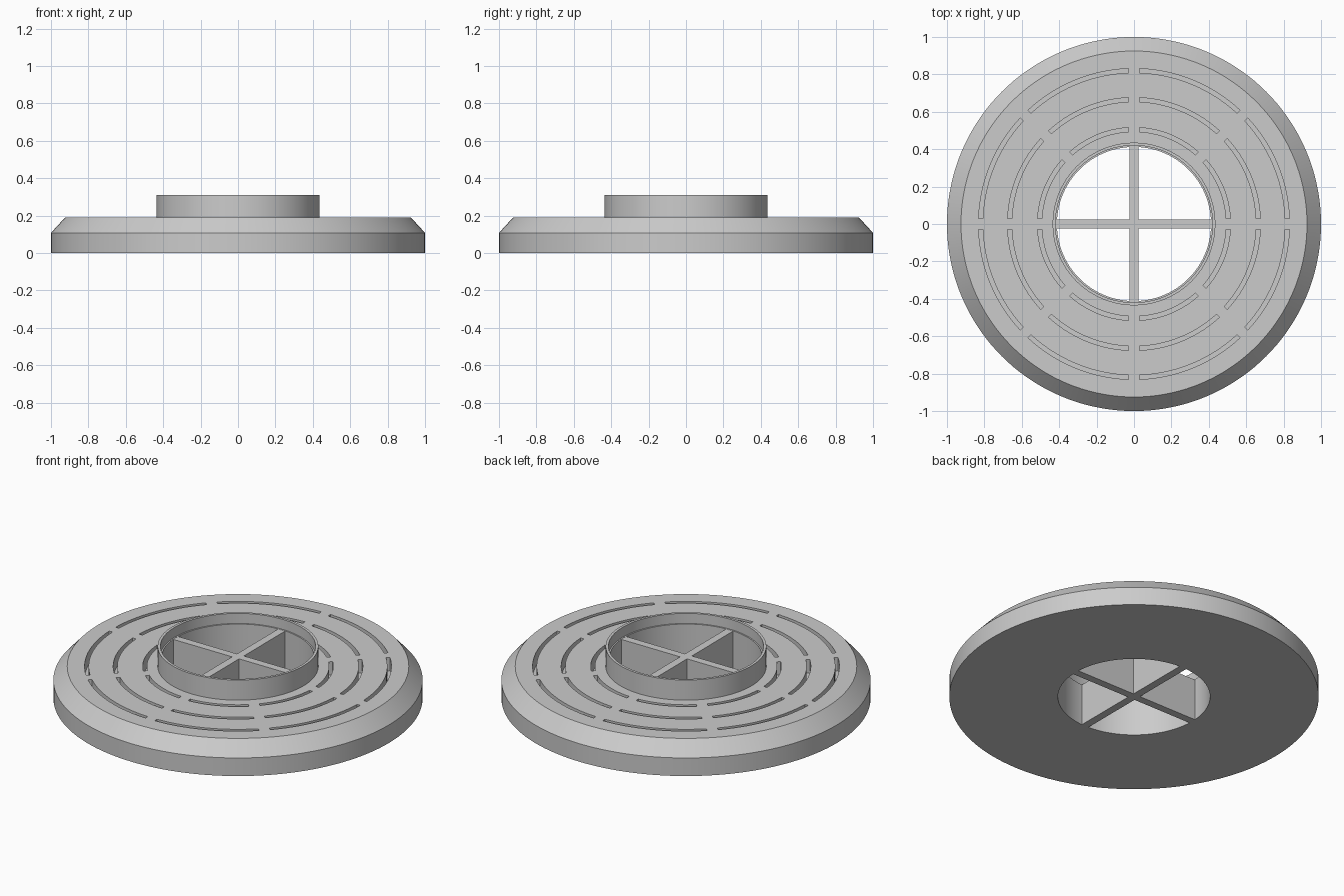
import bpy
import bmesh
import math

cube = bpy.data.objects.get("Cube")
if cube:
    bpy.data.objects.remove(cube, do_unlink=True)

SEGMENTS = 144
TOP = 0.19

grey = bpy.data.materials.new("light_grey")
grey.use_nodes = True
grey.diffuse_color = (0.6, 0.6, 0.6, 1)
grey.node_tree.nodes["Principled BSDF"].inputs["Base Color"].default_value = (0.6, 0.6, 0.6, 1)


def make_object(name, bm):
    bmesh.ops.recalc_face_normals(bm, faces=bm.faces)
    mesh = bpy.data.meshes.new(name)
    bm.to_mesh(mesh)
    bm.free()
    mesh.materials.append(grey)
    obj = bpy.data.objects.new(name, mesh)
    bpy.context.collection.objects.link(obj)
    return obj


def activate(obj):
    bpy.ops.object.select_all(action='DESELECT')
    obj.select_set(True)
    bpy.context.view_layer.objects.active = obj


def lathe(name, profile):
    """Revolve a closed (radius, height) profile around z."""
    bm = bmesh.new()
    rings = []
    for i in range(SEGMENTS):
        a = math.tau * i / SEGMENTS
        rings.append([bm.verts.new((r * math.cos(a), r * math.sin(a), z)) for r, z in profile])
    for i, ring in enumerate(rings):
        following = rings[(i + 1) % SEGMENTS]
        for j in range(len(profile)):
            k = (j + 1) % len(profile)
            bm.faces.new((ring[j], following[j], following[k], ring[k]))
    return make_object(name, bm)


def extrude_outline(bm, points, bottom, top):
    """Raise a flat outline into a solid prism."""
    face = bm.faces.new([bm.verts.new((x, y, bottom)) for x, y in points])
    result = bmesh.ops.extrude_face_region(bm, geom=[face], use_keep_orig=True)
    verts = [v for v in result["geom"] if isinstance(v, bmesh.types.BMVert)]
    bmesh.ops.translate(bm, verts=verts, vec=(0, 0, top - bottom))


# Chamfered disc with the raised collar around its open centre
disc = lathe("disc_with_collar", [
    (0.412, 0), (1, 0), (1, 0.108), (0.925, TOP), (0.435, TOP),
    (0.435, 0.31), (0.42, 0.31), (0.42, 0.25), (0.412, 0.25)])

# Three rings of eight curved slots, separated by straight gaps
bm = bmesh.new()
STEPS = 14
for radius in (0.505, 0.665, 0.82):
    for octant in range(8):
        start = octant * math.pi / 4
        outline = []
        for r, order in ((radius - 0.011, 1), (radius + 0.011, -1)):
            gap = math.asin(0.03 / r)
            arc = []
            for i in range(STEPS + 1):
                a = start + gap + (math.pi / 4 - 2 * gap) * i / STEPS
                arc.append((r * math.cos(a), r * math.sin(a)))
            outline += arc[::order]
        extrude_outline(bm, outline, TOP - 0.08, TOP + 0.05)
cutter = make_object("slot_cutter", bm)
cutter.hide_render = True

cut = disc.modifiers.new("slots", 'BOOLEAN')
cut.operation = 'DIFFERENCE'
cut.solver = 'EXACT'
cut.object = cutter
activate(disc)
bpy.ops.object.modifier_apply(modifier=cut.name)
bpy.data.objects.remove(cutter, do_unlink=True)
activate(disc)
bpy.ops.object.shade_smooth_by_angle(angle=math.radians(30))

# Cross bars spanning the centre opening
bm = bmesh.new()
w, reach = 0.023, 0.417
outline = []
for quarter in range(4):
    c, s = round(math.cos(quarter * math.pi / 2)), round(math.sin(quarter * math.pi / 2))
    for x, y in ((reach, -w), (reach, w), (w, w)):
        outline.append((x * c - y * s, x * s + y * c))
extrude_outline(bm, outline, 0, 0.249)
make_object("cross_bars", bm)
